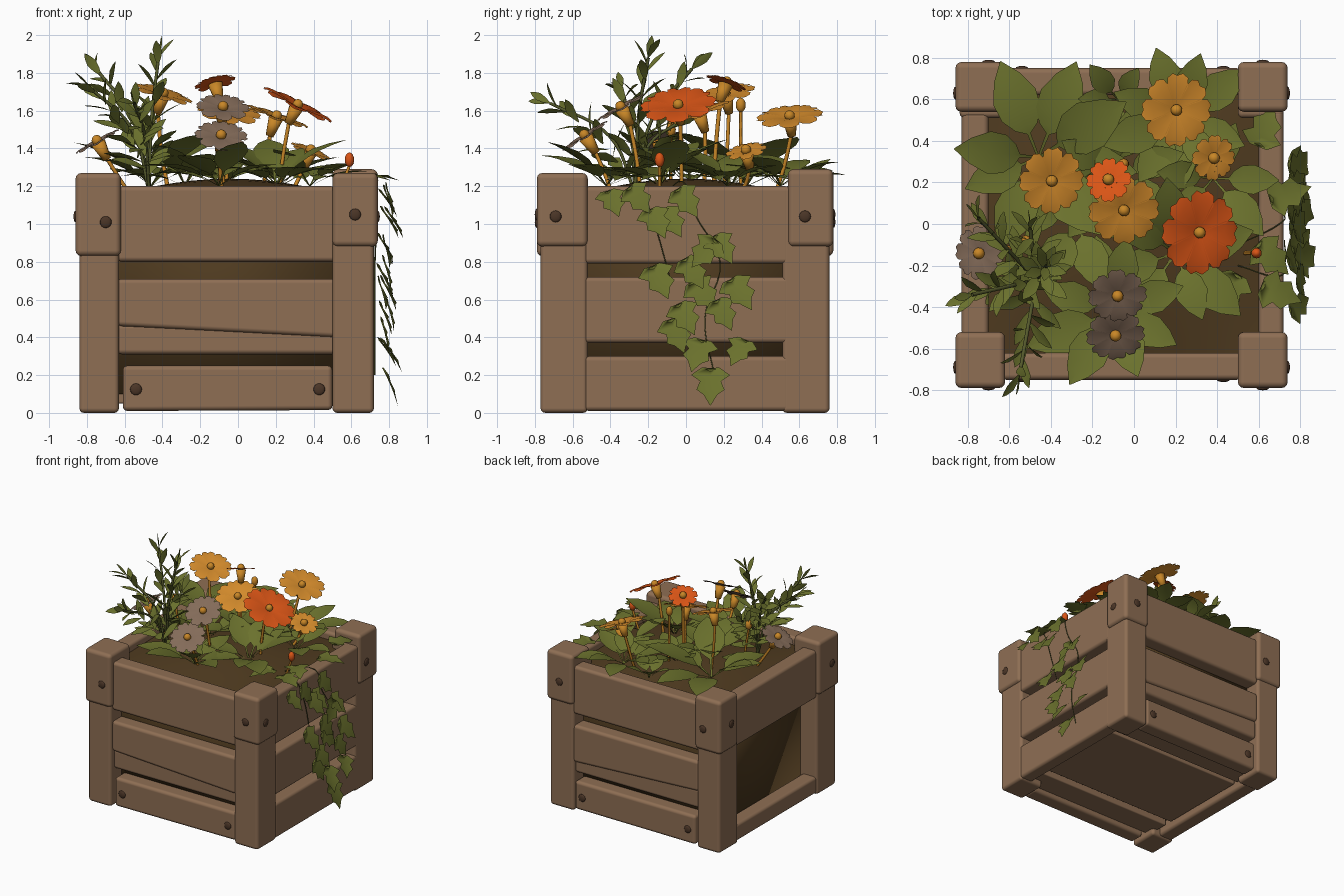
import bpy, bmesh, math, random
from mathutils import Vector, Matrix

random.seed(4)
cube = bpy.data.objects.get("Cube")
if cube:
    bpy.data.objects.remove(cube, do_unlink=True)


def material(name, *rgb):
    m = bpy.data.materials.new(name)
    m.use_nodes = True
    m.diffuse_color = (*rgb, 1)
    shader = m.node_tree.nodes["Principled BSDF"]
    shader.inputs["Base Color"].default_value = (*rgb, 1)
    shader.inputs["Roughness"].default_value = .8
    return m


WOOD = material("brown wood", .272, .157, .088)
BOLT = material("dark bolt", .07, .036, .02)
SOIL = material("dark soil", .078, .043, .014)
LEAF = material("olive leaf", .145, .165, .026)
STALK = material("dark green stalk", .09, .1, .025)
ORANGE = material("orange petal", .66, .26, .025)
RED = material("red petal", .7, .09, .008)
MAUVE = material("dusty petal", .23, .148, .1)
AMBER = material("amber centre", .58, .24, .02)
UP = Vector((0, 0, 1))


def add(name, bm, mat):
    me = bpy.data.meshes.new(name)
    bm.normal_update()
    bm.to_mesh(me)
    bm.free()
    me.materials.append(mat)
    for p in me.polygons:
        p.use_smooth = True
    ob = bpy.data.objects.new(name, me)
    bpy.context.collection.objects.link(ob)
    return ob


def board(name, x, y, z, mat=WOOD, bevel=.025, skew=0):
    """Rounded board between limits; skew lowers the bottom edge at +x."""
    bm = bmesh.new()
    bmesh.ops.create_cube(bm, size=1)
    for v in bm.verts:
        low, right = v.co.z < 0, v.co.x > 0
        v.co = [lim[int(c > 0)] for lim, c in zip((x, y, z), v.co)]
        if low and right:
            v.co.z -= skew
    ob = add(name, bm, mat)
    if bevel:
        mod = ob.modifiers.new("Rounded edges", "BEVEL")
        mod.width, mod.segments, mod.harden_normals = bevel, 3, True


def tube(name, points, radius, mat):
    cu = bpy.data.curves.new(name, "CURVE")
    cu.dimensions, cu.bevel_depth, cu.bevel_resolution = "3D", radius, 1
    cu.resolution_u = 6
    sp = cu.splines.new("BEZIER")
    sp.bezier_points.add(len(points) - 1)
    for bp, p in zip(sp.bezier_points, points):
        bp.co = p
        bp.handle_left_type = bp.handle_right_type = "AUTO"
    cu.materials.append(mat)
    ob = bpy.data.objects.new(name, cu)
    bpy.context.collection.objects.link(ob)


def blade(bm, base, d, n, length, outline, droop=.2, fold=.15, notch=1):
    """Folded leaf or petal with half widths given along its length."""
    d = Vector(d).normalized()
    side = d.cross(Vector(n)).normalized()
    n = side.cross(d)
    rows = []
    for t, w in outline:
        mid = Vector(base) + (d * min(t, notch) - n * droop * t * t) * length
        edge = Vector(base) + (d * t - n * droop * t * t + n * fold * w) * length
        rows.append([bm.verts.new(p) for p in
                     (edge - side * w * length, mid, edge + side * w * length)])
    for a, b in zip(rows, rows[1:]):
        for i in (0, 1):
            bm.faces.new((a[i], a[i + 1], b[i + 1], b[i]))


BROAD = [(0, .012), (.28, .018), (.36, .12), (.5, .21), (.68, .23), (.86, .14), (1, .005)]
NARROW = [(0, .02), (.3, .13), (.6, .18), (.85, .1), (1, .005)]
IVY = [(.05, .02), (-.04, .22), (.2, .5), (.36, .27), (.6, .36), (.72, .18), (1, .005)]
PETAL = [(0, .08), (.3, .16), (.65, .32), (.88, .32), (1, .16)]

# Corner posts and the collars around their tops
for side, px, cx in (("left", (-.84, -.63), (-.86, -.62)), ("right", (.5, .72), (.5, .74))):
    for end, py, cy in (("front", (-.77, -.52), (-.79, -.52)), ("back", (.51, .76), (.54, .78))):
        base = .83 if side == "left" else .88
        top = 1.29 if (side, end) == ("right", "back") else 1.27
        board(f"{end}_{side}_post", px, py, (0, 1.2))
        board(f"{end}_{side}_collar", cx, cy, (base, top), bevel=.03)

# Front and back walls share one layout
for end, s in (("front", -1), ("back", 1)):
    outer, inner = sorted((s * .75, s * .62)), sorted((s * .73, s * .62))
    board(end + "_top_plank", (-.64, .52), outer, (.8, 1.2))
    board(end + "_middle_plank", (-.64, .52), outer, (.46, .71), skew=.06)
    board(end + "_middle_lower_strip", (-.64, .52), inner, (.31, .47))
    board(end + "_bottom_plank", (-.61, .5), outer, (.01, .25), skew=-.005)

# Right wall is full, left wall is open between two planks
for part, z in (("top", (.79, 1.2)), ("middle", (.37, .72)), ("bottom", (.01, .3))):
    board(f"right_{part}_plank", (.6, .72), (-.54, .55), z)
board("left_top_plank", (-.83, -.7), (-.54, .54), (.8, 1.2))
board("left_bottom_plank", (-.83, -.7), (-.54, .54), (.01, .15))

# Floor boards
for i, y in enumerate(((-.62, -.42), (-.36, .42), (.45, .62))):
    board(f"floor_board_{i + 1}", (-.68, .58), y, (.05, .12), bevel=.01)


# Bolts on collars and low planks
def bolt(x, y, z, axis):
    bm = bmesh.new()
    bmesh.ops.create_uvsphere(bm, u_segments=12, v_segments=8, radius=.031)
    bmesh.ops.transform(bm, matrix=Matrix.Translation((x, y, z)) @ Matrix.Scale(.35, 4, axis), verts=bm.verts)
    add("bolt", bm, BOLT)


for y in (-.79, .78):
    for x, z in ((-.7, 1.01), (.62, 1.05)):
        bolt(x, y, z, (0, 1, 0))
    for x in (-.54, .43):
        bolt(x, math.copysign(.75, y), .125, (0, 1, 0))
for x in (-.86, .74):
    for y in (-.69, .63):
        bolt(x, y, 1.04, (1, 0, 0))

# Soil body with a mounded top
board("soil_body", (-.69, .61), (-.63, .63), (.1, 1.13), SOIL, 0)
bm = bmesh.new()
bmesh.ops.create_grid(bm, x_segments=14, y_segments=14, size=1)
for v in bm.verts:
    rise = math.cos(v.co.x * 1.5) * math.cos(v.co.y * 1.5)
    v.co = (v.co.x * .67 - .045, v.co.y * .64, 1.13 + .11 * rise)
add("soil_mound", bm, SOIL)

# Broad leaf clumps: position, leaf count, leaf length, starting angle
bm = bmesh.new()
clumps = [(-.46, .32, 8, .5, 1.3), (.22, .5, 9, .38, .5), (-.08, .24, 8, .36, .3),
          (.2, -.14, 8, .4, .2), (-.1, -.42, 8, .4, .4), (.38, .22, 6, .34, 0),
          (-.28, .02, 6, .36, 2), (-.08, .6, 5, .24, .8)]
for x, y, count, length, phase in clumps:
    for i in range(count):
        a = phase + i * math.tau / count + random.uniform(-.2, .2)
        e = random.uniform(.45, .95)
        out = Vector((math.cos(a), math.sin(a), 0))
        size = length * random.uniform(.85, 1.1)
        if abs(x + out.x * size) > .74 or abs(y + out.y * size) > .86:
            size *= .85
        blade(bm, (x, y, 1.2), out * math.cos(e) + UP * math.sin(e), UP, size, BROAD, .35)
add("broad_leaves", bm, LEAF)


# Flowers with cupped petals, centre, calyx and stem
def flower(x, y, z, r, mat, lean, petals=8):
    n = Vector((*lean, 1)).normalized()
    c = Vector((x, y, z))
    u = n.orthogonal().normalized()
    bm = bmesh.new()
    for i in range(petals):
        d = Matrix.Rotation(i * math.tau / petals, 3, n) @ u
        blade(bm, c + d * .01, d + n * .25, n, r, PETAL, .2, .1, .93)
    add("flower_petals", bm, mat)
    turn = n.to_track_quat("Z", "Y").to_matrix().to_4x4()
    bm = bmesh.new()
    bmesh.ops.create_uvsphere(bm, u_segments=12, v_segments=8, radius=.028,
                              matrix=Matrix.Translation(c + n * .015) @ turn)
    bmesh.ops.create_cone(bm, cap_ends=True, segments=10, radius1=.022, radius2=.04, depth=.1,
                          matrix=Matrix.Translation(c - n * .05) @ turn)
    add("flower_centre_and_calyx", bm, AMBER)
    root = Vector((x * .85 - n.x * .1, y * .85 - n.y * .1, 1.17))
    neck = c - n * .09
    tube("flower_stem", [root, (root + neck) / 2 - n * .02, neck], .011, AMBER)


flower(.2, .55, 1.56, .165, ORANGE, (.35, -.1))
flower(.38, .32, 1.38, .1, ORANGE, (.4, -.2))
flower(-.4, .21, 1.68, .15, ORANGE, (.3, -.2))
flower(-.12, .21, 1.74, .1, RED, (-.25, .35))
flower(-.05, .07, 1.58, .16, ORANGE, (.15, -.35))
flower(.31, -.04, 1.62, .19, RED, (.5, -.12))
flower(-.08, -.34, 1.61, .13, MAUVE, (.1, -.55))
flower(-.09, -.53, 1.46, .13, MAUVE, (.1, -.65))
flower(-.74, -.14, 1.43, .12, MAUVE, (-.55, -.1))

# Closed buds
for x, y, z, mat in ((-.05, .29, 1.63, AMBER), (.59, -.14, 1.34, RED), (-.52, -.08, 1.5, AMBER)):
    bm = bmesh.new()
    bmesh.ops.create_uvsphere(bm, u_segments=10, v_segments=8, radius=.026)
    bmesh.ops.transform(bm, matrix=Matrix.Translation((x, y, z)) @ Matrix.Scale(1.5, 4, UP), verts=bm.verts)
    add("flower_bud", bm, mat)
    tube("bud_stem", [(x * .9, y, 1.15), (x, y, z - .03)], .009, AMBER)

# Tall stalks with narrow leaves spiralling upwards
bm = bmesh.new()
root = Vector((-.47, -.27, 1.17))
for tip in ((-.42, -.2, 1.88), (-.75, .03, 1.82), (-.55, -.72, 1.64), (-.78, -.34, 1.72), (-.5, -.02, 1.55)):
    tip = Vector(tip)
    bend = Vector((root.x * .7 + tip.x * .3, root.y * .7 + tip.y * .3, (root.z + tip.z) / 2 + .06))
    tube("tall_stalk", [root, bend, tip], .009, STALK)
    for i in range(14):
        t = .15 + .85 * i / 13
        p = root * (1 - t) ** 2 + bend * 2 * t * (1 - t) + tip * t * t
        along = ((bend - root) * (1 - t) + (tip - bend) * t).normalized()
        out = Matrix.Rotation(i * 2.4, 3, along) @ along.orthogonal().normalized()
        blade(bm, p, along * (.6 + t * .5) + out * (1.05 - t * .5), along - out * .3,
              .22 - .08 * t, NARROW, .15)
    blade(bm, tip, along, Vector((1, .3, 0)), .12, NARROW, 0)
add("tall_stalk_leaves", bm, LEAF)

# Ivy trailing over the right wall
bm = bmesh.new()
trail = [(-.38, 1.1), (-.24, 1.12), (-.15, 1.0), (.01, 1.11), (-.07, 1.0), (.09, .84), (.2, .86),
         (-.14, .7), (.04, .74), (0, .5), (.1, .62), (.29, .63), (.2, .52), (.06, .31),
         (.27, .31), (.13, .16), (-.05, .42)]
for y, z in trail:
    tilt = random.uniform(-1, 1)
    flare = random.uniform(.35, .9)
    blade(bm, (random.uniform(.74, .79), y - tilt * .07, z + .07), (flare, tilt, -1), (1, 0, flare),
          random.uniform(.17, .21), IVY, .1)
for x, y, a in ((.5, -.25, 4.2), (.6, .38, 1.2), (.6, -.1, 5.5), (.66, .12, .3), (.62, -.3, 5.9)):
    blade(bm, (x, y, 1.25), (math.cos(a), math.sin(a), .1), UP, .2, IVY, .2)
add("ivy_leaves", bm, LEAF)
tube("ivy_stem_long", [(.5, -.1, 1.18), (.7, 0, 1.21), (.724, .05, 1.05), (.724, .18, .8),
                       (.724, .1, .5), (.724, .15, .2)], .003, STALK)
tube("ivy_stem_short", [(.5, -.2, 1.18), (.7, -.25, 1.21), (.724, -.2, 1.1), (.724, -.08, .7)], .003, STALK)
